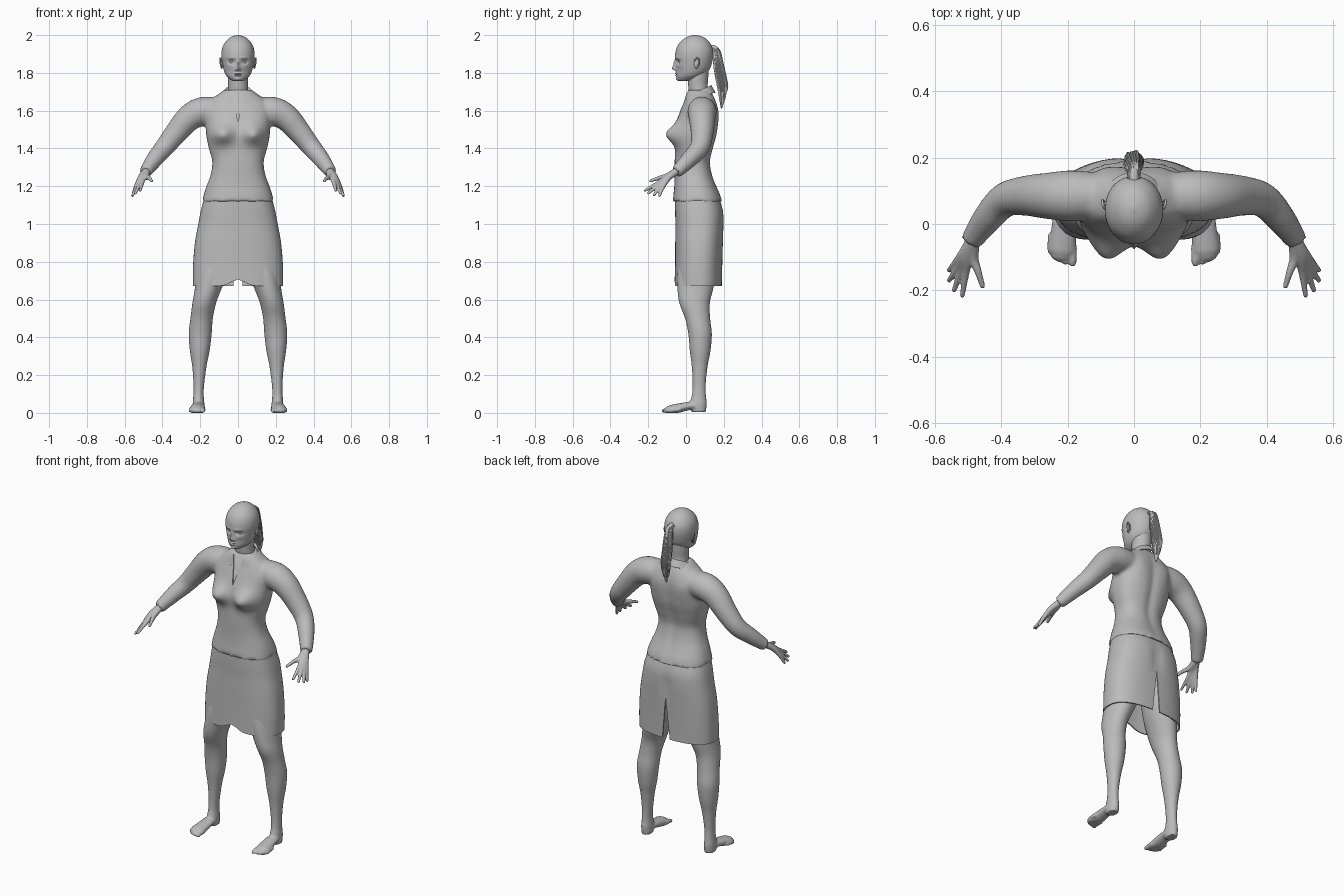
import bpy, bmesh, math, random
from mathutils import Vector

if "Cube" in bpy.data.objects:
    bpy.data.objects.remove(bpy.data.objects["Cube"])
random.seed(4)

grey = bpy.data.materials.new("plain_grey")
grey.use_nodes = True
grey.diffuse_color = (0.5, 0.5, 0.5, 1)
grey.node_tree.nodes["Principled BSDF"].inputs["Base Color"].default_value = (0.5, 0.5, 0.5, 1)


def sample(keys, steps):
    """Smooth curve through rows of numbers."""
    out = []
    for i in range(len(keys) - 1):
        a, b, c, d = (keys[min(max(j, 0), len(keys) - 1)] for j in range(i - 1, i + 3))
        for k in range(steps):
            t = k / steps
            out.append([q + t / 2 * (r - p + t * (2 * p - 5 * q + 4 * r - s + t * (3 * (q - r) + s - p)))
                        for p, q, r, s in zip(a, b, c, d)])
    return out + [list(keys[-1])]


def skin_rings(bm, rings, caps=True):
    loops = [[bm.verts.new(p) for p in ring] for ring in rings]
    n = len(loops[0])
    for lo, hi in zip(loops, loops[1:]):
        for i in range(n):
            bm.faces.new((lo[i], lo[(i + 1) % n], hi[(i + 1) % n], hi[i]))
    if caps:
        bm.faces.new(loops[0][::-1])
        bm.faces.new(loops[-1])


def column(bm, keys, power=2.2, n=56, steps=5, bumps=(), caps=True):
    """Upright loft; rows are z, x min, x max, y front, y back. Bumps push the front or back."""
    rings = []
    for z, x0, x1, y0, y1 in sample(keys, steps):
        ring = []
        for i in range(n):
            a = math.tau * i / n
            c, s = math.cos(a), math.sin(a)
            x = (x0 + x1) / 2 + (x1 - x0) / 2 * math.copysign(abs(c) ** (2 / power), c)
            y = (y0 + y1) / 2 + (y1 - y0) / 2 * math.copysign(abs(s) ** (2 / power), s)
            for bx, bz, sx, sz, amount, side in bumps:
                if s * side > 0:
                    y += side * amount * math.exp(-((abs(x) - bx) / sx) ** 2 - ((z - bz) / sz) ** 2)
            ring.append((x, y, z))
        rings.append(ring)
    skin_rings(bm, rings, caps)


def limb(bm, keys, ref=(1, 0, 0), flat=1, n=16, steps=5, rounded=True):
    """Tapered tube; rows are x, y, z, radius."""
    rows = sample(keys, steps)
    pts = [(Vector(r[:3]), max(r[3], 0.001)) for r in rows]
    if rounded:
        for end, nxt in ((0, 1), (-1, -2)):
            (p, r), d = pts[end], (pts[end][0] - pts[nxt][0]).normalized()
            extra = [(p + d * r * 0.6, r * 0.75), (p + d * r * 0.9, r * 0.3)]
            pts = extra[::-1] + pts if end == 0 else pts + extra
    rings = []
    for i, (p, r) in enumerate(pts):
        t = (pts[min(i + 1, len(pts) - 1)][0] - pts[max(i - 1, 0)][0]).normalized()
        u = (Vector(ref) - t * t.dot(Vector(ref))).normalized()
        v = t.cross(u)
        rings.append([p + u * r * math.cos(math.tau * k / n) + v * r * flat * math.sin(math.tau * k / n)
                      for k in range(n)])
    skin_rings(bm, rings)


def ball(bm, centre, size):
    made = bmesh.ops.create_uvsphere(bm, u_segments=20, v_segments=12, radius=1)["verts"]
    for v in made:
        v.co = Vector(centre) + Vector([a * b for a, b in zip(v.co, size)])


def finish(bm, name, voxel=0, smooth=0, thick=0, cut=None, side=1):
    """Turn the bmesh into a smooth shaded object, fusing, thickening and cutting it if asked."""
    for v in bm.verts:
        v.co.x *= side
    bmesh.ops.recalc_face_normals(bm, faces=bm.faces)
    me = bpy.data.meshes.new(name)
    bm.to_mesh(me)
    bm.free()
    ob = bpy.data.objects.new(name, me)
    bpy.context.collection.objects.link(ob)
    me.materials.append(grey)
    if voxel:
        m = ob.modifiers.new("fuse", "REMESH")
        m.mode, m.voxel_size = "VOXEL", voxel
    if smooth:
        m = ob.modifiers.new("soften", "SMOOTH")
        m.factor, m.iterations = 0.5, smooth
    if thick:
        m = ob.modifiers.new("thickness", "SOLIDIFY")
        m.thickness, m.offset = thick, -1
    if cut:
        m = ob.modifiers.new("cut", "BOOLEAN")
        m.operation, m.object, m.solver = "DIFFERENCE", cut, "EXACT"
    graph = bpy.context.evaluated_depsgraph_get()
    baked = bpy.data.meshes.new_from_object(ob.evaluated_get(graph))
    ob.modifiers.clear()
    ob.data = baked
    baked.shade_smooth()
    baked.set_sharp_from_angle(angle=math.radians(50))
    if cut:
        bpy.data.objects.remove(cut)
    return ob


def wedge(name, tri):
    """Triangular cutter; rows are x, z, y front, y back."""
    bm = bmesh.new()
    skin_rings(bm, [[(x, y0, z) for x, z, y0, y1 in tri], [(x, y1, z) for x, z, y0, y1 in tri]])
    ob = finish(bm, name)
    ob.hide_render = True
    return ob


def even(rows):
    return [(z, -w, w, y0, y1) for z, w, y0, y1 in rows]


# Shirt: torso and sleeves fused, with an open V neck
bm = bmesh.new()
column(bm, even([(1.12, .19, -.07, .192), (1.16, .18, -.066, .18), (1.2, .167, -.062, .162),
                 (1.26, .145, -.06, .14), (1.33, .136, -.06, .13), (1.4, .154, -.058, .145),
                 (1.47, .168, -.058, .163), (1.54, .172, -.05, .17), (1.6, .175, -.03, .17),
                 (1.65, .15, -.01, .158), (1.69, .1, .0, .14), (1.71, .075, .01, .13)]),
       power=2.4,
       bumps=[(.085, 1.475, .058, .05, .06, -1), (0, 1.42, .025, .2, -.012, 1),
              (.09, 1.57, .05, .07, .008, 1)])
for s in (1, -1):
    limb(bm, [(s * x, y, z, r) for x, y, z, r in
              [(.1, .085, 1.6, .07), (.19, .085, 1.595, .077), (.26, .085, 1.56, .07),
               (.33, .085, 1.48, .06), (.39, .072, 1.405, .052), (.44, .02, 1.345, .045),
               (.48, -.035, 1.29, .036), (.49, -.053, 1.277, .034)]],
         ref=(0, 1, 0), n=28, rounded=False)
finish(bm, "shirt", voxel=.01, smooth=4,
       cut=wedge("neck_cutter", [(0, 1.54, -.3, -.042), (.042, 1.74, -.3, .022), (-.042, 1.74, -.3, .022)]))

# Folded collar, open at the front
bm = bmesh.new()
rows = []
for i in range(41):
    a = math.radians(-65 + 310 * i / 40)
    c, s = math.cos(a), math.sin(a)
    front = max(0, -s) ** 3
    rows.append([bm.verts.new(p) for p in (
        (.064 * c, .066 + .06 * s, 1.69 + .03 * s),
        (.072 * c, .066 + .068 * s, 1.705 + .03 * s),
        (.096 * c, .066 + .09 * s, 1.672 + .025 * s - .02 * front))])
for a, b in zip(rows, rows[1:]):
    for k in range(2):
        bm.faces.new((a[k], b[k], b[k + 1], a[k + 1]))
finish(bm, "collar", thick=.005)

# Skirt with a dipped front hem and a back slit
bm = bmesh.new()
column(bm, even([(.672, .239, -.06, .19), (.78, .238, -.058, .192), (.9, .228, -.057, .196),
                 (1.0, .21, -.056, .2), (1.07, .197, -.058, .197), (1.135, .18, -.058, .178)]),
       power=2.5, n=80, bumps=[(0, 1.0, .03, .08, -.01, 1)], caps=False)
for v in bm.verts:
    if v.co.y < .06:
        v.co.z += .035 * math.exp(-(v.co.x / .05) ** 2) * max(0, (.8 - v.co.z) / .13)
finish(bm, "skirt", thick=.007,
       cut=wedge("slit_cutter", [(0, .92, .1, .3), (.032, .6, .1, .3), (-.032, .6, .1, .3)]))

# Legs with feet and toes, and hands
for s, label in ((1, "left"), (-1, "right")):
    bm = bmesh.new()
    column(bm, [(.005, .18, .238, .03, .105), (.05, .178, .24, .02, .11), (.1, .182, .236, .032, .105),
                (.16, .178, .236, .035, .105), (.25, .166, .243, .03, .115), (.33, .15, .255, .02, .13),
                (.42, .139, .261, .012, .137), (.5, .133, .252, -.005, .128), (.58, .116, .242, -.035, .126),
                (.65, .09, .23, -.045, .143), (.75, .05, .218, -.046, .165), (.9, .01, .19, -.03, .175)],
           power=2, n=32)
    limb(bm, [(.208, .08, .027, .029), (.21, .03, .038, .034), (.213, -.03, .027, .039),
              (.217, -.078, .016, .042)], flat=.62, n=24)
    for x, y, r in [(.185, -.118, .012), (.207, -.116, .0095), (.225, -.107, .009),
                    (.241, -.097, .009), (.254, -.083, .0085)]:
        limb(bm, [(x - .002, y + .05, .017, r), (x, y + .018, .015, r), (x, y, .011, r)], n=12)
    for v in bm.verts:
        v.co.z = max(v.co.z, 0)
    finish(bm, label + "_leg", voxel=.006, smooth=3, side=s)

    bm = bmesh.new()
    wrist = (.482, -.04, 1.285, .02)
    for knuckle, tip in [((.508, -.148, 1.217), (.518, -.216, 1.178)), ((.523, -.145, 1.207), (.543, -.2, 1.163)),
                         ((.534, -.136, 1.2), (.558, -.17, 1.153)), ((.541, -.122, 1.196), (.558, -.14, 1.15))]:
        limb(bm, [wrist, (.45 * knuckle[0] + .271, knuckle[1] * .5 - .028, 1.248, .016),
                  (*knuckle, .0115), (*tip, .0075)], n=12)
    limb(bm, [wrist, (.485, -.1, 1.253, .016), (.47, -.145, 1.243, .011), (.457, -.188, 1.228, .008)], n=12)
    finish(bm, label + "_hand", voxel=.004, smooth=3, side=s)

# Neck
bm = bmesh.new()
column(bm, even([(1.62, .07, .0, .13), (1.68, .058, .016, .122), (1.73, .052, .012, .115),
                 (1.78, .054, .008, .118), (1.83, .055, .01, .12)]), power=2)
finish(bm, "neck")

# Head with sculpted brows, eye sockets, nose, lips and chin
bm = bmesh.new()
column(bm, even([(1.757, .026, -.038, .03), (1.764, .04, -.045, .05), (1.78, .058, -.05, .085),
                 (1.8, .07, -.052, .11), (1.825, .078, -.054, .128), (1.855, .084, -.056, .138),
                 (1.89, .088, -.058, .144), (1.925, .085, -.052, .142), (1.955, .073, -.037, .129),
                 (1.98, .052, -.012, .107), (1.993, .031, .012, .083), (2.0, .006, .04, .055)]),
       power=2.05, n=120, steps=8,
       bumps=[(.034, 1.859, .019, .013, -.013, -1), (.032, 1.88, .022, .007, .004, -1),
              (0, 1.824, .011, .011, .018, -1), (0, 1.846, .009, .02, .011, -1),
              (.012, 1.817, .006, .006, .007, -1), (0, 1.797, .018, .004, .008, -1),
              (0, 1.786, .016, .004, .007, -1), (0, 1.7915, .02, .002, -.004, -1),
              (0, 1.767, .018, .009, .006, -1), (.045, 1.812, .016, .02, -.004, -1)])
finish(bm, "head")

# Eyes and ears
for s, label in ((1, "left"), (-1, "right")):
    bm = bmesh.new()
    ball(bm, (.034, -.027, 1.858), (.014, .013, .009))
    finish(bm, label + "_eye", side=s)
    bm = bmesh.new()
    ball(bm, (.085, .056, 1.85), (.007, .014, .026))
    limb(bm, [(.087, .045, 1.862, .004), (.093, .056, 1.878, .004), (.095, .07, 1.868, .004),
              (.092, .068, 1.845, .004), (.086, .054, 1.826, .005)], ref=(1, 0, 0), n=8)
    finish(bm, label + "_ear", side=s)

# Ponytail: a core wrapped in loose strands
bm = bmesh.new()
core = [(0, .13, 1.935, .014), (0, .16, 1.92, .016), (0, .176, 1.83, .024),
        (0, .194, 1.73, .024), (0, .192, 1.66, .014), (0, .188, 1.615, .004)]
limb(bm, core, n=14)
for i in range(18):
    a = math.tau * i / 18
    reach = random.uniform(.85, 1.1)
    limb(bm, [(x + r * reach * math.cos(a + .2 * k), y + r * reach * math.sin(a + .2 * k),
               z + (random.uniform(0, .04) if k > 3 else 0), .0055 if k < 5 else .002)
              for k, (x, y, z, r) in enumerate(core)], n=6, steps=4)
finish(bm, "ponytail")
